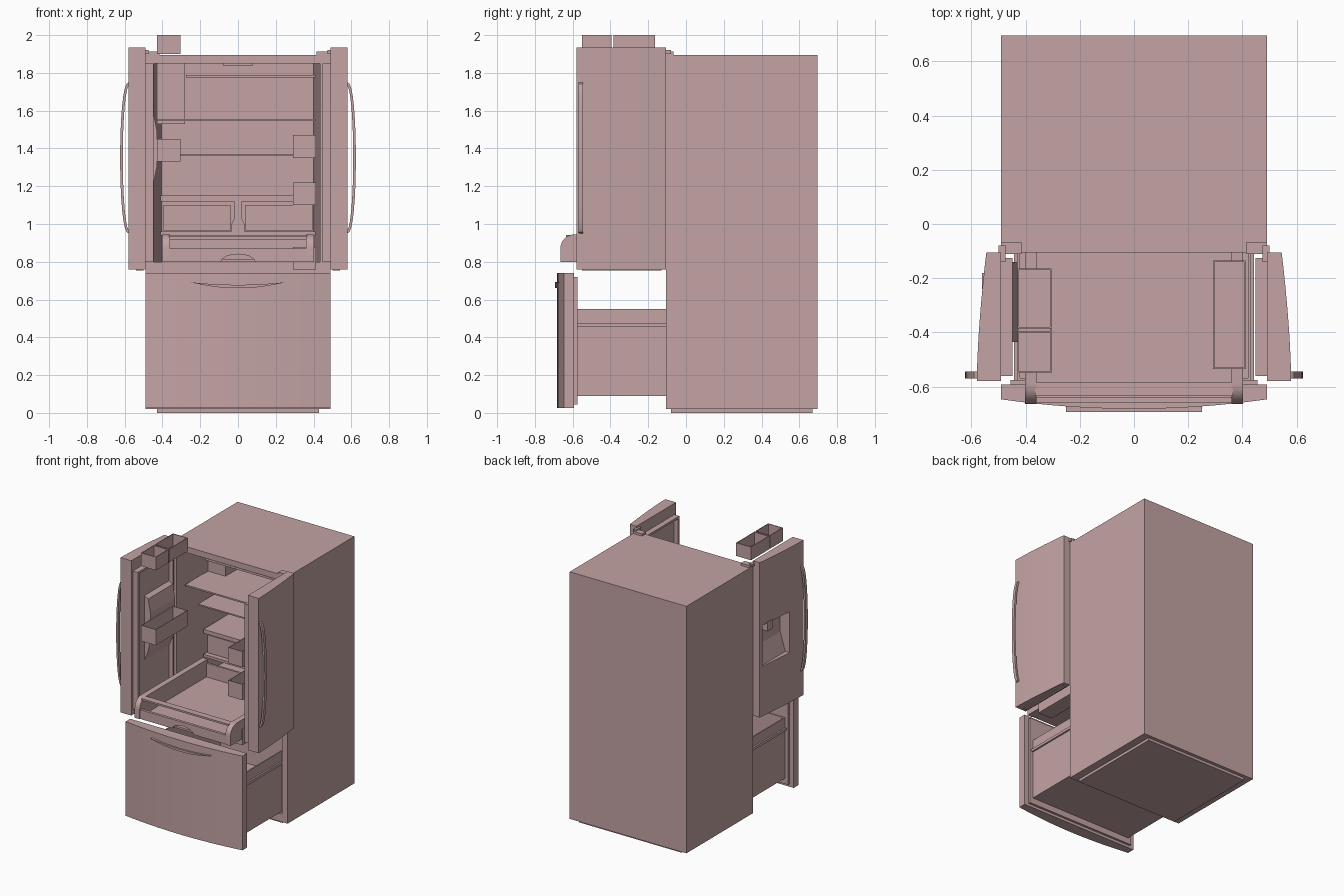
import bpy, bmesh, math
from mathutils import Vector

cube = bpy.data.objects.get("Cube")
if cube:
    bpy.data.objects.remove(cube, do_unlink=True)

# Single enamel colour
enamel = bpy.data.materials.new("dusty_rose_enamel")
enamel.use_nodes = True
COLOR = (0.55, 0.37, 0.37, 1)
enamel.diffuse_color = COLOR
enamel.node_tree.nodes["Principled BSDF"].inputs["Base Color"].default_value = COLOR


def finish(name, bm, smooth=False):
    bmesh.ops.recalc_face_normals(bm, faces=bm.faces)
    mesh = bpy.data.meshes.new(name)
    bm.to_mesh(mesh)
    bm.free()
    mesh.materials.append(enamel)
    obj = bpy.data.objects.new(name, mesh)
    bpy.context.collection.objects.link(obj)
    if smooth:
        bpy.ops.object.select_all(action='DESELECT')
        obj.select_set(True)
        bpy.context.view_layer.objects.active = obj
        bpy.ops.object.shade_smooth_by_angle(angle=math.radians(30))
    return obj


def box_mesh(x, y, z):
    bm = bmesh.new()
    bmesh.ops.create_cube(bm, size=1)
    for v in bm.verts:
        v.co = [sum(r) / 2 + c * (r[1] - r[0]) for r, c in zip((x, y, z), v.co)]
    return bm


def box(name, x, y, z):
    x = sorted(x)
    return finish(name, box_mesh(x, y, z))


def tub(name, x, y, z, direction, rim, depth):
    """Box hollowed from the side that faces direction."""
    bm = box_mesh(sorted(x), y, z)
    bm.normal_update()
    d = Vector(direction)
    face = max(bm.faces, key=lambda f: f.normal.dot(d))
    bmesh.ops.inset_region(bm, faces=[face], thickness=rim)
    hole = bmesh.ops.extrude_face_region(bm, geom=[face])["geom"]
    bmesh.ops.translate(bm, vec=-d * depth, verts=[g for g in hole if isinstance(g, bmesh.types.BMVert)])
    if face.is_valid:
        bmesh.ops.delete(bm, geom=[face], context='FACES_ONLY')
    return finish(name, bm)


def prism(name, points, axis, a, b, smooth=False):
    """Outline extruded along an axis from a to b."""
    bm = bmesh.new()
    i = "xyz".index(axis)

    def place(p, t):
        co = list(p)
        co.insert(i, t)
        return co
    face = bm.faces.new([bm.verts.new(place(p, a)) for p in points])
    top = bmesh.ops.extrude_face_region(bm, geom=[face])["geom"]
    for v in top:
        if isinstance(v, bmesh.types.BMVert):
            v.co[i] = b
    return finish(name, bm, smooth)


def cut(obj, cutter):
    mod = obj.modifiers.new("cut", 'BOOLEAN')
    mod.operation = 'DIFFERENCE'
    mod.solver = 'EXACT'
    mod.object = cutter
    bpy.context.view_layer.objects.active = obj
    bpy.ops.object.modifier_apply(modifier=mod.name)
    bpy.data.objects.remove(cutter, do_unlink=True)


# Cabinet with tapered upper compartment and freezer compartment
cabinet = box("cabinet", (-.49, .49), (-.105, .695), (.02, 1.895))
cut(cabinet, prism("fresh_cutter", [(-.445, -.2), (.435, -.2), (.435, -.1), (.4, .6), (-.405, .6), (-.445, -.1)],
                   'z', .8, 1.85))
cut(cabinet, box("freezer_cutter", (-.445, .445), (-.2, .6), (.08, .73)))
box("base", (-.43, .43), (-.08, .67), (0, .021))

# Interior shelves and ice box
box("upper_shelf", (-.275, .41), (0, .58), (1.775, 1.79))
box("middle_shelf", (-.43, .41), (-.02, .58), (1.545, 1.556))
box("lower_shelf", (-.405, .41), (.1, .58), (1.36, 1.37))
box("ice_box", (-.43, -.28), (.25, .58), (1.53, 1.85))
box("ceiling_lamp", (-.08, .08), (.05, .2), (1.84, 1.851))
box("drawer_shelf", (-.41, .41), (.17, .59), (1.12, 1.15))
box("drawer_floor", (-.41, .41), (.17, .59), (.94, .96))
prism("drawer_divider", [(-.035, .96), (.035, .96), (.035, 1), (.02, 1.03), (.02, 1.13),
                         (-.02, 1.13), (-.02, 1.03), (-.035, 1)], 'y', .17, .58)
for s in (-1, 1):
    tub("crisper_drawer", (s * .04, s * .395), (.2, .57), (.965, 1.1), (0, 0, 1), .01, .12)

# Pulled-out pantry tray
curve = [(-.59 - .075 * math.sin(t), .87 + .075 * math.cos(t))
         for t in (math.pi / 2 * k / 8 for k in range(9))]
for s in (-1, 1):
    prism("tray_side", [(.15, .945)] + curve + [(-.665, .8), (.15, .8)], 'x', s * .36, s * .402, True)
box("tray_floor", (-.365, .365), (-.64, .15), (.8, .815))
box("tray_back", (-.365, .365), (.135, .15), (.81, .92))
notch = [(.09 * math.cos(t), .8 + .04 * math.sin(t)) for t in (math.pi * k / 8 for k in range(9))]
prism("tray_front", [(-.365, .8), (-.365, .87), (.365, .87), (.365, .8)] + notch, 'y', -.66, -.64)
box("tray_bar", (-.365, .365), (-.635, -.585), (.93, .943))

# Doors swung open, with hollow liners, hinges and bowed handles
arc = [math.pi * k / 16 for k in range(17)]
doors = {}
for s, side in ((-1, "right"), (1, "left")):
    outline = [(.49, -.58), (.58, -.58)]
    outline += [(.58 - .035 * (k / 8) ** 1.6, -.58 + .475 * k / 8) for k in range(1, 9)] + [(.49, -.105)]
    doors[s] = prism(side + "_door", [(s * x, y) for x, y in outline], 'z', .76, 1.935, True)
    tub(side + "_door_liner", (s * .448, s * .491), (-.56, -.125), (.8, 1.85), (-s, 0, 0), .022, .033)
    box(side + "_door_foot", (s * .5, s * .54), (-.55, -.13), (.753, .762))
    box(side + "_hinge_cap", (s * .415, s * .49), (-.11, -.066), (1.89, 1.912))
    box(side + "_hinge_arm", (s * .475, s * .5), (-.14, -.08), (1.9, 1.92))
    bow = [(s * (.578 + .046 * math.sin(t) ** .8), 1.35 - .4 * math.cos(t)) for t in arc]
    inner = [(s * (.566 + .044 * math.sin(t) ** .8), 1.35 - .395 * math.cos(t)) for t in reversed(arc)]
    prism(side + "_door_handle", bow + inner, 'y', -.57, -.545, True)

# Dispenser niche outside and its housing inside the right door
cut(doors[-1], prism("niche_cutter", [(-.62, 1.14), (-.62, 1.45), (-.497, 1.45), (-.497, 1.28), (-.54, 1.14)],
                     'y', -.42, -.135))
box("dispenser_spout", (-.56, -.49), (-.24, -.18), (1.39, 1.46))
prism("dispenser_housing", [(-.485, 1.12), (-.45, 1.2), (-.43, 1.3), (-.43, 1.5), (-.45, 1.6), (-.485, 1.62)],
      'y', -.435, -.14)

# Door bins
for name, y, z in (("right_top_front_bin", (-.55, -.395), (1.9, 2)),
                   ("right_top_rear_bin", (-.385, -.165), (1.9, 2)),
                   ("right_middle_bin", (-.55, -.165), (1.33, 1.45))):
    tub(name, (-.43, -.305), y, z, (0, 0, 1), .008, z[1] - z[0] - .01)
for z in (.758, 1.1, 1.35):
    tub("left_door_bin", (.292, .412), (-.535, -.135), (z, z + .12), (0, 0, 1), .008, .11)


# Freezer drawer with bowed front
def face_y(x):
    return -.682 + .035 * (x / .49) ** 2


xs = [-.49 + .98 * k / 20 for k in range(21)]
prism("freezer_front", [(x, face_y(x)) for x in xs] + [(.49, -.592), (-.49, -.592)], 'z', .025, .74, True)
box("freezer_front_liner", (-.455, .455), (-.594, -.575), (.045, .72))
tub("freezer_basket", (-.43, .43), (-.576, .4), (.09, .55), (0, 0, 1), .012, .445)
for s in (-1, 1):
    box("basket_rail", (s * .428, s * .442), (-.575, .4), (.455, .475))

# Crescent freezer handle
hx = [-.25 + .5 * k / 16 for k in range(17)]
low = [(x, .692 - .032 * (1 - (x / .25) ** 2)) for x in hx]
high = [(x, .692 - .014 * (1 - (x / .25) ** 2)) for x in reversed(hx[1:-1])]
prism("freezer_handle", low + high, 'y', -.693, -.67, True)
